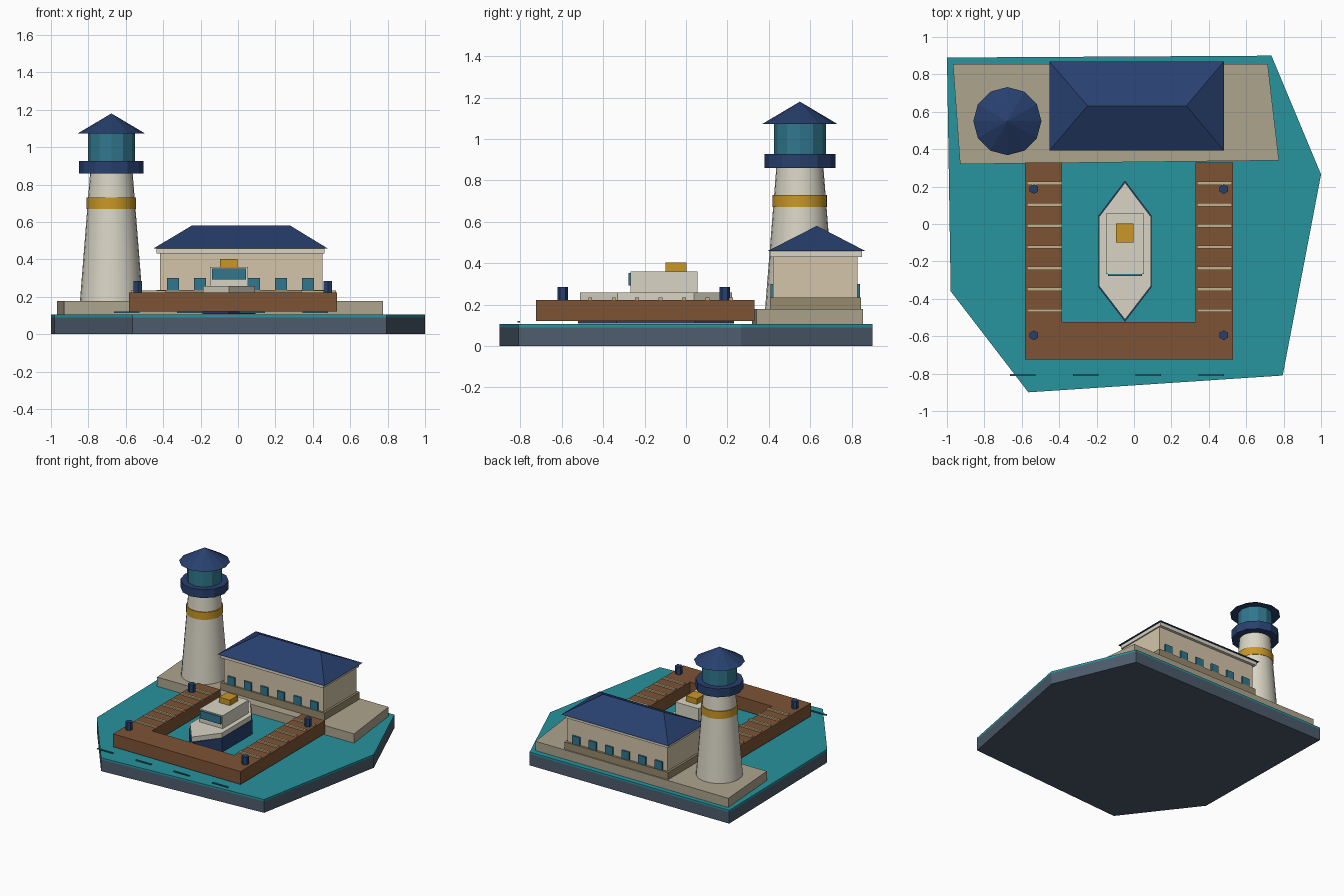
import bpy, math

if "Cube" in bpy.data.objects:
    bpy.data.objects.remove(bpy.data.objects["Cube"])


def mat(name, r, g, b):
    m = bpy.data.materials.new(name)
    m.diffuse_color = tuple((c / 255) ** 2.2 for c in (r, g, b)) + (1,)
    m.use_nodes = True
    m.node_tree.nodes["Principled BSDF"].inputs["Base Color"].default_value = m.diffuse_color
    return m


SLATE = mat("slate", 78, 92, 108)
WATER = mat("water", 44, 146, 156)
STONE = mat("stone", 172, 163, 140)
PLINTH = mat("plinth_stone", 150, 136, 108)
WALL = mat("wall", 210, 196, 168)
CREAM = mat("cream", 216, 212, 196)
NAVY = mat("navy", 44, 66, 110)
WOOD = mat("wood", 124, 84, 56)
SLAT = mat("slat", 196, 178, 136)
GOLD = mat("gold", 200, 150, 42)
GLASS = mat("glass", 52, 118, 140)


def mesh(name, verts, faces, m):
    me = bpy.data.meshes.new(name)
    me.from_pydata(verts, [], faces)
    me.materials.append(m)
    ob = bpy.data.objects.new(name, me)
    bpy.context.collection.objects.link(ob)
    return ob


def prism(name, pts, z0, z1, m):
    """Extrude a counter-clockwise outline from z0 to z1."""
    n = len(pts)
    verts = [(x, y, z) for z in (z0, z1) for x, y in pts]
    faces = [tuple(reversed(range(n))), tuple(range(n, 2 * n))]
    faces += [(i, (i + 1) % n, n + (i + 1) % n, n + i) for i in range(n)]
    return mesh(name, verts, faces, m)


def box(name, x0, x1, y0, y1, z0, z1, m):
    return prism(name, [(x0, y0), (x1, y0), (x1, y1), (x0, y1)], z0, z1, m)


def cone(name, x, y, z0, z1, r0, r1, n, m, smooth=False, turn=0):
    bpy.ops.mesh.primitive_cone_add(vertices=n, radius1=r0, radius2=r1, depth=z1 - z0,
                                    location=(x, y, (z0 + z1) / 2), rotation=(0, 0, turn))
    ob = bpy.context.object
    ob.name = name
    ob.data.materials.append(m)
    if smooth:
        bpy.ops.object.shade_smooth_by_angle(angle=math.radians(35))
    return ob


# Ground slab, water sheet and quay
shore = [(-1, 0.89), (-0.98, -0.36), (-0.565, -0.9), (0.795, -0.81), (1, 0.265), (0.735, 0.9)]
prism("base_slab", shore, 0, 0.09, SLATE)
prism("water", shore, 0.09, 0.105, WATER)
prism("quay", [(-0.93, 0.32), (0.775, 0.34), (0.715, 0.855), (-0.968, 0.855)], 0.105, 0.178, STONE)

# Harbour building
box("building_plinth", -0.435, 0.47, 0.405, 0.845, 0.178, 0.235, PLINTH)
box("building_walls", -0.418, 0.453, 0.42, 0.828, 0.235, 0.43, WALL)
box("eave_band", -0.436, 0.463, 0.405, 0.85, 0.43, 0.46, CREAM)
rx0, rx1, ry0, ry1 = -0.452, 0.48, 0.393, 0.868
mesh("hip_roof",
     [(rx0, ry0, 0.458), (rx1, ry0, 0.458), (rx1, ry1, 0.458), (rx0, ry1, 0.458),
      (-0.248, 0.632, 0.58), (0.28, 0.632, 0.58)],
     [(3, 2, 1, 0), (0, 1, 5, 4), (1, 2, 5), (2, 3, 4, 5), (3, 0, 4)], NAVY)
for i in range(6):
    x = -0.347 + i * 0.1443
    box("front_window", x - 0.032, x + 0.032, 0.408, 0.422, 0.235, 0.3, GLASS)
    box("back_window", x - 0.032, x + 0.032, 0.826, 0.84, 0.235, 0.3, GLASS)

# Lighthouse
lx, ly = -0.677, 0.55
cone("tower", lx, ly, 0.178, 0.86, 0.168, 0.114, 24, CREAM, True)
cone("tower_band", lx, ly, 0.67, 0.73, 0.132, 0.132, 24, GOLD, True)
cone("gallery", lx, ly, 0.86, 0.926, 0.172, 0.172, 12, NAVY)
cone("lantern", lx, ly, 0.926, 1.072, 0.126, 0.126, 12, GLASS)
cone("lantern_roof", lx, ly, 1.072, 1.18, 0.182, 0, 12, NAVY)

# U-shaped pier with slats and bollards
prism("pier", [(-0.583, -0.725), (0.53, -0.725), (0.53, 0.33), (0.33, 0.33),
               (0.33, -0.523), (-0.385, -0.523), (-0.385, 0.33), (-0.583, 0.33)],
      0.12, 0.222, WOOD)
for x in (-0.478, 0.43):
    for i in range(7):
        y = 0.217 - i * 0.1133
        box("pier_slat", x - 0.094, x + 0.094, y - 0.009, y + 0.009, 0.22, 0.233, SLAT)
for x in (-0.535, 0.48):
    for y in (-0.595, 0.187):
        cone("bollard", x, y, 0.22, 0.284, 0.026, 0.026, 6, NAVY)


# Moored boat
def hull(k):
    pts = [(0, -0.515), (0.14, -0.333), (0.14, 0.04), (0, 0.225), (-0.14, 0.04), (-0.14, -0.333)]
    return [(-0.048 + x * k, -0.145 + (y + 0.145) * k) for x, y in pts]


prism("boat_hull", hull(1.02), 0.108, 0.22, NAVY)
prism("boat_deck", hull(0.99), 0.22, 0.258, CREAM)
box("boat_cabin", -0.149, 0.053, -0.267, 0.056, 0.258, 0.36, CREAM)
box("cabin_window", -0.138, 0.042, -0.277, -0.265, 0.292, 0.352, GLASS)
box("cabin_hatch", -0.096, -0.002, -0.098, 0.002, 0.36, 0.403, GOLD)

# Ripples on the water in front of the pier
for i in range(4):
    x = -0.594 + i * 0.3353
    box("ripple", x - 0.068, x + 0.068, -0.814, -0.802, 0.114, 0.121, GLASS)
